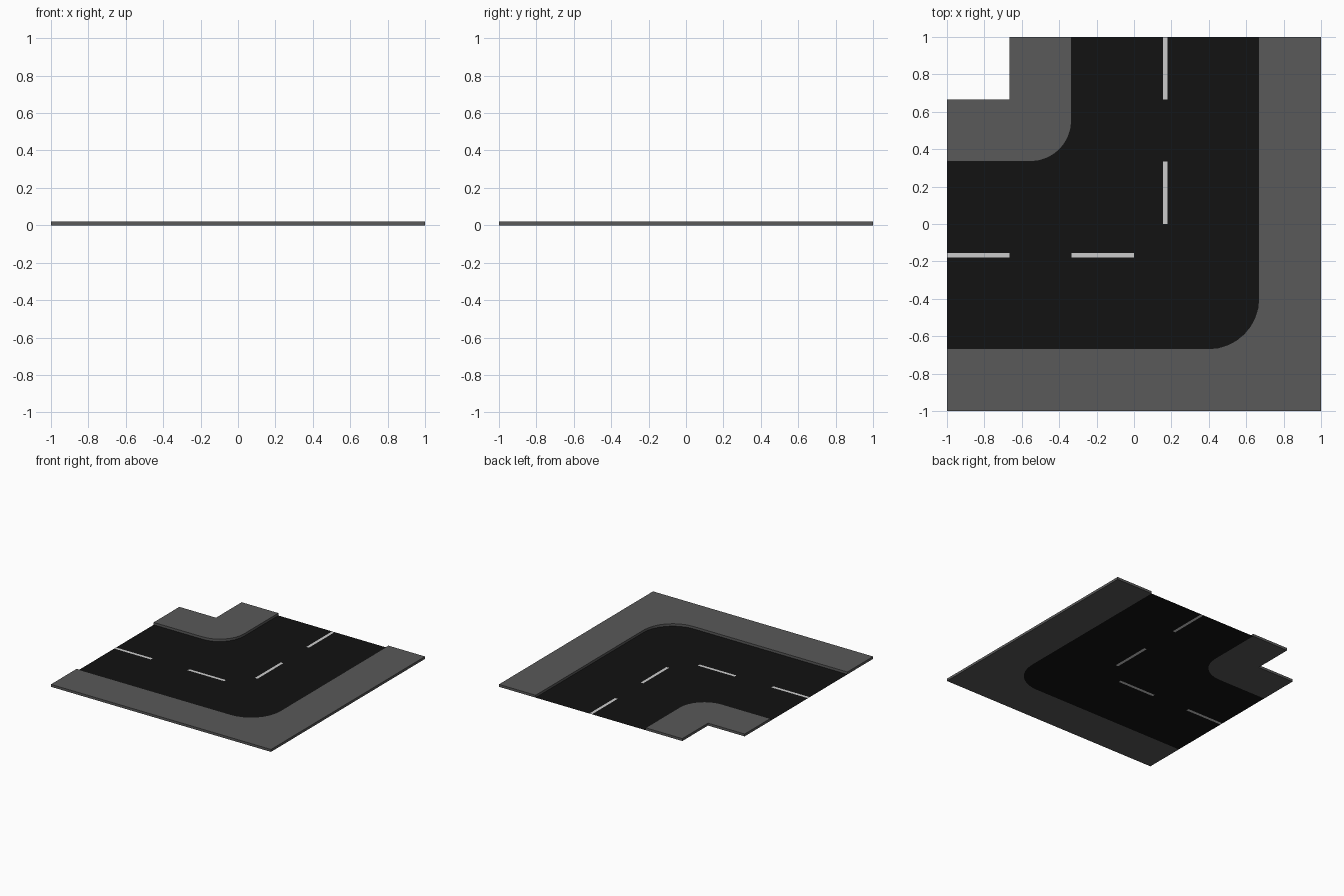
import bpy, bmesh, math
from mathutils import Vector

if "Cube" in bpy.data.objects:
    bpy.data.objects.remove(bpy.data.objects["Cube"])

H = 0.02          # kerb height
T = 1 / 3         # tile module


def material(name, value):
    m = bpy.data.materials.new(name)
    m.diffuse_color = (value, value, value, 1)
    m.use_nodes = True
    m.node_tree.nodes["Principled BSDF"].inputs["Base Color"].default_value = m.diffuse_color
    return m


def arc(cx, cy, r, a0, a1, n=8):
    return [(cx + r * math.cos(math.radians(a0 + (a1 - a0) * i / n)),
             cy + r * math.sin(math.radians(a0 + (a1 - a0) * i / n))) for i in range(n + 1)]


def finish(bm, name, *mats):
    me = bpy.data.meshes.new(name)
    bm.to_mesh(me)
    bm.free()
    for m in mats:
        me.materials.append(m)
    ob = bpy.data.objects.new(name, me)
    bpy.context.collection.objects.link(ob)


def slab(name, outline, mat):
    bm = bmesh.new()
    f = bm.faces.new([bm.verts.new((x, y, 0)) for x, y in outline])
    top = bmesh.ops.extrude_face_region(bm, geom=[f], use_keep_orig=True)["geom"]
    bmesh.ops.translate(bm, vec=(0, 0, H), verts=[v for v in top if isinstance(v, bmesh.types.BMVert)])
    bmesh.ops.recalc_face_normals(bm, faces=bm.faces)
    finish(bm, name, mat)


asphalt = material("asphalt", 0.006)
paving = material("paving", 0.1)
paint = material("paint", 0.52)

# Kerb lines, each running from the left edge to the back edge
outer_kerb = [(-1, -2 * T)] + arc(0.4, -0.4, 2 * T - 0.4, -90, 0) + [(2 * T, 1)]
inner_kerb = [(-1, T)] + arc(-0.555, 0.555, 0.555 - T, -90, 0) + [(-T, 1)]

# Raised pavements
slab("outer_pavement", outer_kerb + [(1, 1), (1, -1), (-1, -1)], paving)
slab("inner_pavement", inner_kerb + [(-2 * T, 1), (-2 * T, 2 * T), (-1, 2 * T)], paving)

# Flat road, sliced so the lane dashes are faces of the same sheet
bm = bmesh.new()
bm.faces.new([bm.verts.new((x, y, 0)) for x, y in outer_kerb + inner_kerb[::-1]])
bmesh.ops.triangulate(bm, faces=bm.faces)
w, c = 0.012, T / 2
cuts = [(0, c - w), (0, c + w), (1, -c - w), (1, -c + w)]
cuts += [(1, y) for y in (0, T, 2 * T)] + [(0, x) for x in (0, -T, -2 * T)]
for axis, pos in cuts:
    n = Vector((1 - axis, axis, 0))
    bmesh.ops.bisect_plane(bm, geom=bm.verts[:] + bm.edges[:] + bm.faces[:],
                           plane_co=n * pos, plane_no=n)


def in_dash(t):
    return 0 < t < T or 2 * T < t < 1


for f in bm.faces:
    p = f.calc_center_median()
    if (abs(p.x - c) < w and in_dash(p.y)) or (abs(p.y + c) < w and in_dash(-p.x)):
        f.material_index = 1
    if f.normal.z < 0:
        f.normal_flip()
finish(bm, "road", asphalt, paint)
